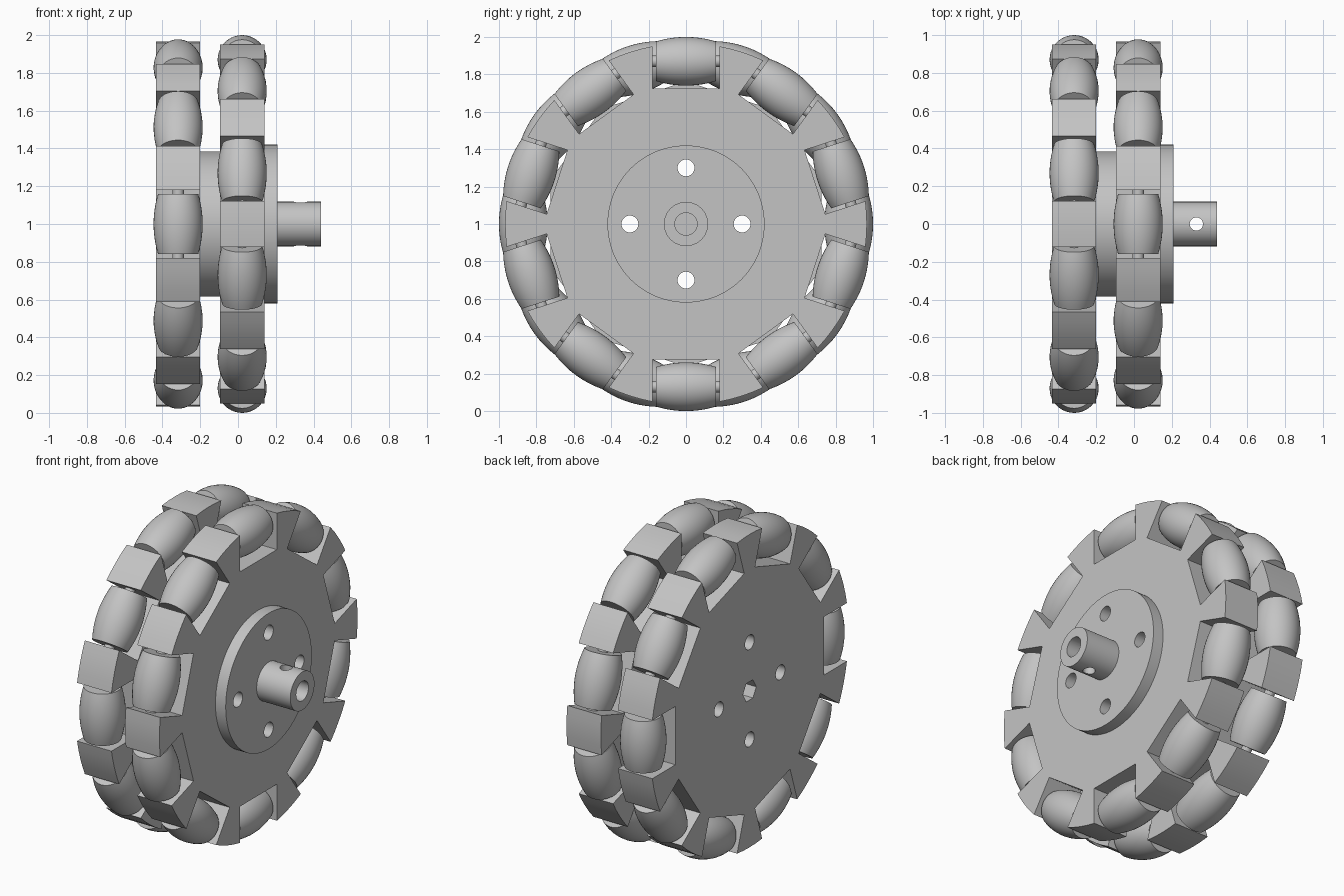
import bpy, bmesh
from math import sin, cos, pi, radians, asin, sqrt
from mathutils import Matrix, Vector

if "Cube" in bpy.data.objects:
    bpy.data.objects.remove(bpy.data.objects["Cube"])

grey = bpy.data.materials.new("light grey")
grey.use_nodes = True
grey.diffuse_color = (0.55, 0.55, 0.55, 1)
grey.node_tree.nodes["Principled BSDF"].inputs["Base Color"].default_value = grey.diffuse_color

COUNT = 10            # rollers per wheel disc
AXLE_R = 0.87         # distance of roller axles from the wheel centre
RIM_R = 0.967
POCKET_R, POCKET_HALF = 0.725, 0.18
STEP = 2 * pi / COUNT


def finish(name, bm, smooth=True):
    bmesh.ops.recalc_face_normals(bm, faces=bm.faces)
    mesh = bpy.data.meshes.new(name)
    bm.to_mesh(mesh)
    bm.free()
    mesh.materials.append(grey)
    obj = bpy.data.objects.new(name, mesh)
    bpy.context.collection.objects.link(obj)
    if smooth:
        shade(obj)
    return obj


def activate(obj):
    bpy.ops.object.select_all(action='DESELECT')
    obj.select_set(True)
    bpy.context.view_layer.objects.active = obj


def shade(obj):
    activate(obj)
    bpy.ops.object.shade_smooth_by_angle(angle=radians(30))


def prism(name, points, x0, x1, smooth=True):
    """Extrude a (y, z) outline about the wheel centre from x0 to x1."""
    bm = bmesh.new()
    face = bm.faces.new([bm.verts.new((x0, y, z + 1)) for y, z in points])
    side = bmesh.ops.extrude_face_region(bm, geom=[face])["geom"]
    bmesh.ops.translate(bm, vec=(x1 - x0, 0, 0),
                        verts=[v for v in side if isinstance(v, bmesh.types.BMVert)])
    return finish(name, bm, smooth)


def circle(r, n=64, cy=0, cz=0):
    return [(cy + r * cos(2 * pi * i / n), cz + r * sin(2 * pi * i / n)) for i in range(n)]


def cut(obj, cutters):
    activate(obj)
    for c in cutters:
        mod = obj.modifiers.new("cut", 'BOOLEAN')
        mod.operation, mod.solver, mod.object = 'DIFFERENCE', 'EXACT', c
        bpy.ops.object.modifier_apply(modifier=mod.name)
    shade(obj)


def disc_outline(turn):
    """Round disc with a square-cornered pocket for each roller."""
    points = []
    edge = sqrt(RIM_R ** 2 - POCKET_HALF ** 2)
    half = asin(POCKET_HALF / RIM_R)
    for i in range(COUNT):
        a = turn + i * STEP
        for r, t in ((edge, -POCKET_HALF), (POCKET_R, -POCKET_HALF),
                     (POCKET_R, POCKET_HALF), (edge, POCKET_HALF)):
            points.append((r * cos(a) - t * sin(a), r * sin(a) + t * cos(a)))
        for k in range(1, 4):      # curved tip of the tooth
            b = a + half + (STEP - 2 * half) * k / 4
            points.append((RIM_R * cos(b), RIM_R * sin(b)))
    return points


def barrel(name, profile, x, angle, n=40):
    """Lathe (position, radius) pairs about an axle tangent to the wheel."""
    bm = bmesh.new()
    rings = [[bm.verts.new((r * cos(2 * pi * i / n), t, r * sin(2 * pi * i / n)))
              for i in range(n)] for t, r in profile]
    for a, b in zip(rings, rings[1:]):
        for i in range(n):
            j = (i + 1) % n
            bm.faces.new((a[i], a[j], b[j], b[i]))
    bm.faces.new(rings[0])
    bm.faces.new(rings[-1])
    bm.transform(Matrix.Translation((x, 0, 1)) @ Matrix.Rotation(angle, 4, 'X')
                 @ Matrix.Translation((0, 0, AXLE_R)))
    return finish(name, bm)


# Hole cutters
bolt_holes = [prism("bolt_cutter", circle(0.045, 32, 0.3 * cos(k * pi / 2), 0.3 * sin(k * pi / 2)),
                    -0.6, 0.6) for k in range(4)]
bore = prism("bore_cutter", circle(0.06, 40), 0.0, 0.6)
socket = prism("socket_cutter", circle(0.065, 6), -0.6, -0.18)
bm = bmesh.new()
bmesh.ops.create_cone(bm, cap_ends=True, segments=32, radius1=0.035, radius2=0.035, depth=0.6,
                      matrix=Matrix.Translation((0.33, 0, 1)))
cross_hole = finish("cross_cutter", bm)

# Two roller discs, the second turned by half a step
outer_disc = prism("outer_disc", disc_outline(pi / 2), -0.095, 0.14, False)
cut(outer_disc, bolt_holes + [bore])
inner_disc = prism("inner_disc", disc_outline(pi / 2 + STEP / 2), -0.435, -0.2, False)
cut(inner_disc, bolt_holes + [socket])

# Spacer, mounting flange and shaft hub
cut(prism("spacer", circle(0.385, 96), -0.2, -0.095), bolt_holes)
cut(prism("flange", circle(0.42, 96), 0.14, 0.21), bolt_holes + [bore])
cut(prism("shaft_hub", circle(0.118), 0.21, 0.44), [bore, cross_hole])

for c in bolt_holes + [bore, socket, cross_hole]:
    bpy.data.objects.remove(c)

# Barrel rollers on thin axle pins
roller_profile = [(0.16 * k / 8, 0.13 - 0.024 * (k / 8) ** 2) for k in range(-8, 9)]
pin_profile = [(-0.19, 0.03), (0.19, 0.03)]
for side, x, turn in (("outer", 0.022, 0), ("inner", -0.317, STEP / 2)):
    for i in range(COUNT):
        barrel(f"{side}_roller_{i + 1}", roller_profile, x, turn + i * STEP)
        barrel(f"{side}_axle_pin_{i + 1}", pin_profile, x, turn + i * STEP, 20)
